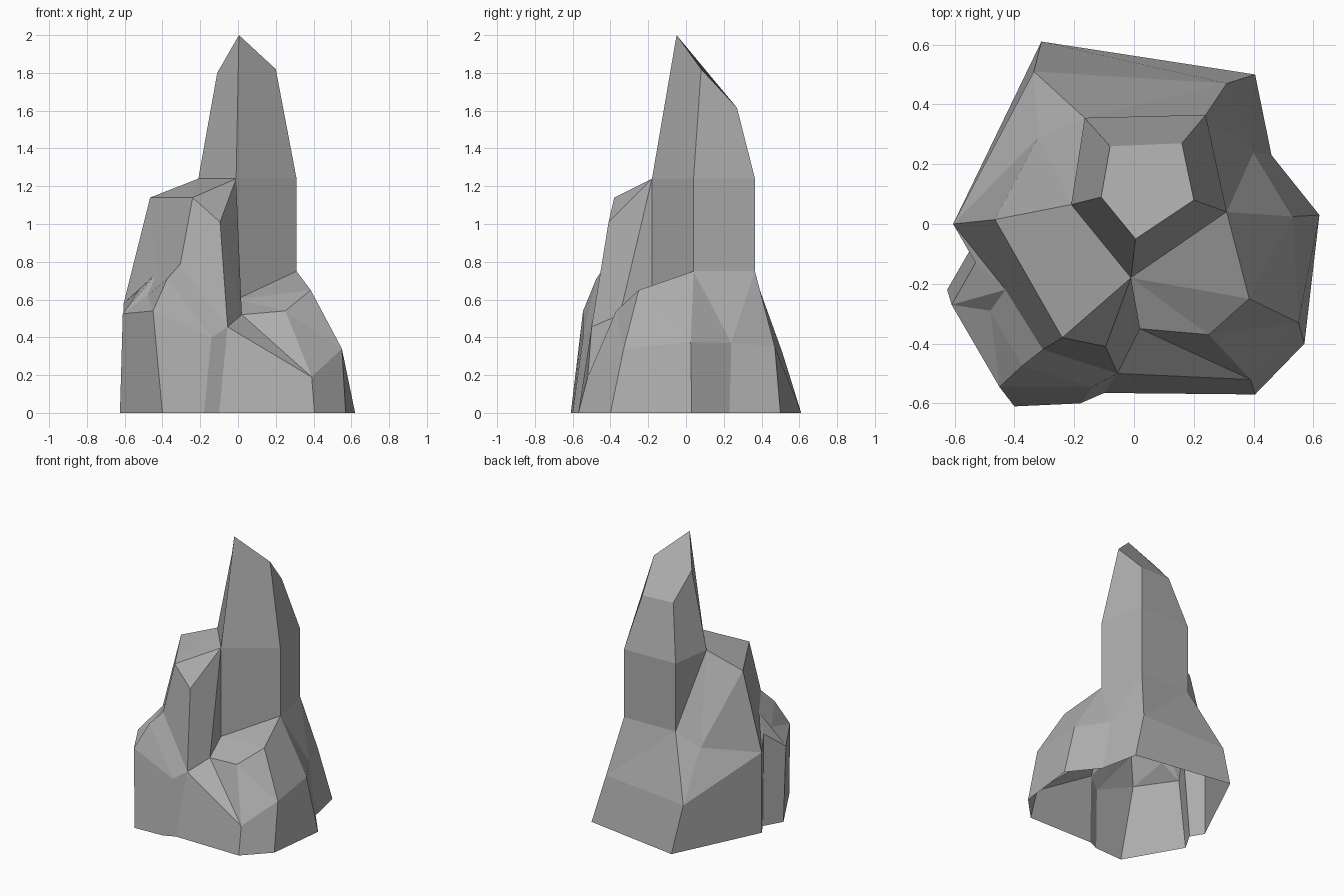
import bpy, bmesh

if "Cube" in bpy.data.objects:
    bpy.data.objects.remove(bpy.data.objects["Cube"])

bm = bmesh.new()


def ring(points, z=None):
    """Outline of vertices; z fixed for a level ring, else given per point."""
    return [bm.verts.new((*p, z) if z is not None else p) for p in points]


def loft(low, high):
    """Quads between two rings of equal count."""
    n = len(low)
    for i in range(n):
        j = (i + 1) % n
        bm.faces.new((low[i], low[j], high[j], high[i]))


def stitch(low, high, steps):
    """Triangles between unequal rings: 'o' walks the lower, 'u' the upper."""
    i = k = 0
    for s in steps:
        a, b = low[i % len(low)], high[k % len(high)]
        if s == 'o':
            i += 1
            bm.faces.new((a, low[i % len(low)], b))
        else:
            k += 1
            bm.faces.new((a, high[k % len(high)], b))


# Foot outline on the ground, open underneath
foot = ring([(-.605, 0), (-.31, .61), (.405, .50), (.46, .23), (.62, .03), (.57, -.40),
             (.405, -.57), (-.10, -.565), (-.18, -.60), (-.40, -.61), (-.625, -.22), (-.55, -.09)], 0)

# Skirt break line above the foot
skirt = ring([(-.605, 0, .58), (-.335, .51, .32), (.31, .47, .35), (.40, .24, .37),
              (.53, .025, .375), (.55, -.33, .34), (.39, -.52, .19), (-.055, -.50, .455),
              (-.14, -.545, .40), (-.45, -.545, .54), (-.61, -.27, .525), (-.53, -.13, .645)])
loft(foot, skirt)

# Shoulder line: tops of the side lobes and root of the spire
shoulder = ring([(-.32, .29, .65), (-.165, .355, .75), (.24, .365, .75), (.31, .04, .75),
                 (.385, -.25, .65), (.25, -.37, .54), (.02, -.35, .52), (-.095, -.41, 1.01),
                 (-.305, -.42, .79), (-.375, -.475, .71), (-.48, -.29, .62), (-.43, -.22, .74),
                 (-.465, .015, 1.14)])
stitch(skirt, shoulder, "ou" * 6 + "ouuouououoouu")
bm.faces.new(shoulder[8:12])          # small front-left ledge

# Spire: level pentagon, then slanted crown
spire = ring([(-.21, .065), (-.165, .355), (.24, .365), (.31, .04), (-.01, -.18)], 1.24)
crown = ring([(-.11, .09, 1.80), (-.08, .26, 1.62), (.16, .27, 1.615), (.20, .08, 1.82), (.005, -.05, 2)])
loft(spire, crown)
bm.faces.new(crown)

# Join the shoulder to the spire, with the left buttress top and the front notch
notch, buttress = ring([(-.01, -.18, .60), (-.24, -.38, 1.14)])
stitch(shoulder[:9] + shoulder[11:], spire[:4] + [notch, spire[4], buttress],
       "ououou" + "uooououooouo")
bm.faces.new((spire[3], notch, spire[4]))
bm.faces.new((spire[4], buttress, spire[0]))

bmesh.ops.recalc_face_normals(bm, faces=bm.faces)
mesh = bpy.data.meshes.new("rock_spire")
bm.to_mesh(mesh)
bm.free()
bpy.context.collection.objects.link(bpy.data.objects.new("rock_spire", mesh))

# Dark grey stone
stone = bpy.data.materials.new("stone")
stone.diffuse_color = (.42, .42, .42, 1)
stone.use_nodes = True
stone.node_tree.nodes["Principled BSDF"].inputs["Base Color"].default_value = stone.diffuse_color
mesh.materials.append(stone)
